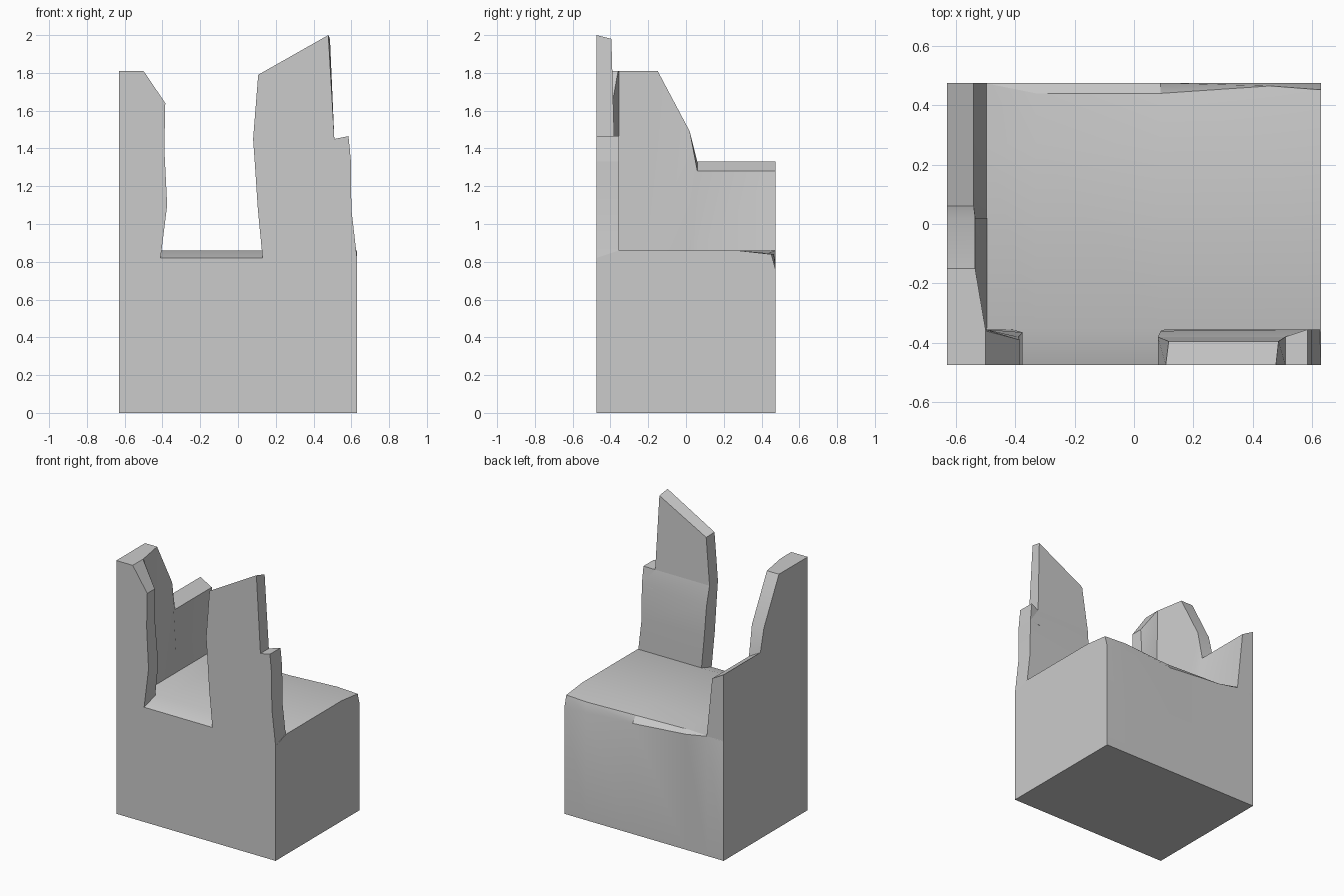
import bpy, bmesh, math

if "Cube" in bpy.data.objects:
    bpy.data.objects.remove(bpy.data.objects["Cube"])


def loft(name, sections):
    """Skin a closed solid through matching rings of 3D points."""
    bm = bmesh.new()
    rings = [[bm.verts.new(p) for p in s] for s in sections]
    n = len(rings[0])
    for a, b in zip(rings, rings[1:]):
        for i in range(n):
            j = (i + 1) % n
            bm.faces.new((a[i], a[j], b[j], b[i]))
    bm.faces.new(rings[0])
    bm.faces.new(rings[-1])
    bmesh.ops.triangulate(bm, faces=[f for f in bm.faces if len(f.verts) > 4])
    bmesh.ops.recalc_face_normals(bm, faces=bm.faces)
    me = bpy.data.meshes.new(name)
    bm.to_mesh(me)
    bm.free()
    ob = bpy.data.objects.new(name, me)
    bpy.context.collection.objects.link(ob)
    bpy.ops.object.select_all(action='DESELECT')
    ob.select_set(True)
    bpy.context.view_layer.objects.active = ob
    bpy.ops.object.shade_smooth_by_angle(angle=math.radians(25))
    return ob


F, B = -0.475, -0.355   # front and back planes of the front wall
W, D = 0.63, 0.475      # half width, half depth

# Solid base block: chipped back edge, sloped sill at the front
# (x, y of chip, upper z of chip, lower z of chip)
chips = [(-W, 0.474, 0.86, 0.858), (-0.5, 0.474, 0.86, 0.855),
         (-0.33, 0.44, 0.845, 0.825), (0.09, 0.44, 0.835, 0.79),
         (0.46, 0.465, 0.84, 0.77), (W, 0.452, 0.84, 0.755)]
loft("base_block", [[(x, F, 0), (x, D, 0), (x, D, zl), (x, yu, zu),
                     (x, 0.27, 0.86), (x, B, 0.86), (x, F, 0.82)]
                    for x, yu, zu, zl in chips])

# Broken left side wall, lofted from front to back
# (y, inner top x, inner top z, outer top z)
side = [(B, -0.50, 1.81, 1.81), (-0.15, -0.535, 1.81, 1.81),
        (0.02, -0.535, 1.49, 1.49), (0.06, -0.54, 1.28, 1.33),
        (D, -0.54, 1.28, 1.33)]
loft("left_side_wall", [[(-W, y, 0.85), (-0.495, y, 0.85), (x, y, zi), (-W, y, zo)]
                        for y, x, zi, zo in side])

# Left tower of the front wall, lofted upward
# (left z, right z, right x, back y at the right edge)
left_rows = [(0.82, 0.82, -0.41, -0.355), (1.10, 1.10, -0.375, -0.365),
             (1.40, 1.40, -0.39, -0.38), (1.64, 1.64, -0.385, -0.39),
             (1.81, 1.81, -0.50, -0.36)]
loft("left_front_tower", [[(-W, F, zl), (x, F, zr), (x, y, zr), (-0.5, B, zl), (-W, B, zl)]
                          for zl, zr, x, y in left_rows])


def wall_row(xl, zl, xr, zr, yl, yr):
    return [(xl, F, zl), (xr, F, zr), (xr, yr, zr), (xl, yl, zl)]


# Right part of the front wall up to the shoulder
loft("right_front_wall", [wall_row(0.13, 0.82, W, 0.82, B, B),
                          wall_row(0.105, 1.08, 0.60, 1.08, B, B),
                          wall_row(0.09, 1.31, 0.598, 1.33, -0.36, B),
                          wall_row(0.08, 1.45, 0.51, 1.45, -0.38, -0.38)])

# Small broken shoulder at the right end
loft("right_shoulder", [[(0.51, F, 1.45), (0.51, -0.38, 1.45), (0.51, B, 1.32), (0.51, F, 1.32)],
                        [(0.585, F, 1.465), (0.585, B, 1.465), (0.598, B, 1.33), (0.598, F, 1.33)]])

# Pointed shard above it
loft("right_shard", [wall_row(0.08, 1.45, 0.51, 1.45, -0.38, -0.38),
                     [(0.107, F, 1.79), (0.478, F, 2.0), (0.487, -0.395, 1.98), (0.117, -0.395, 1.78)]])
